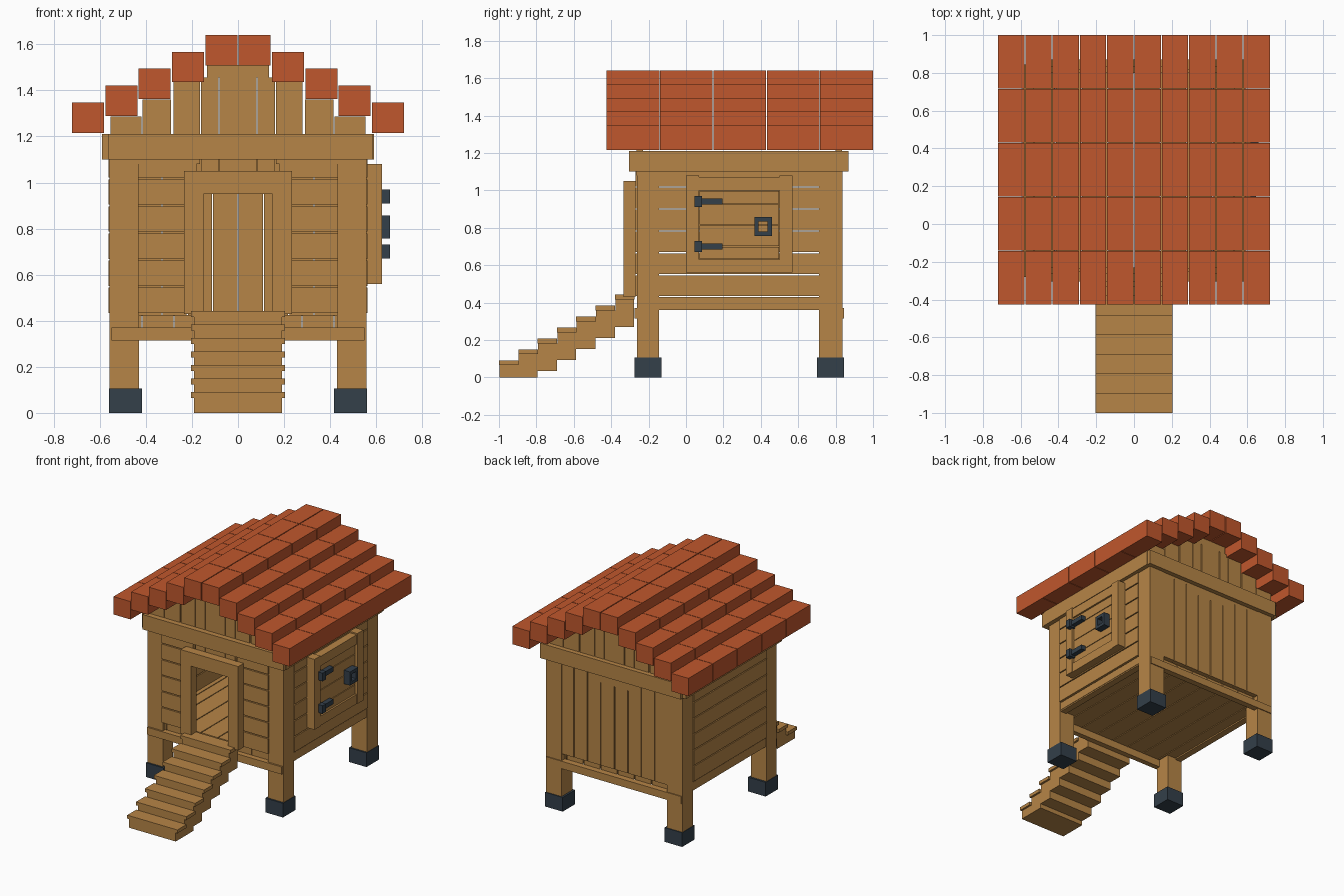
import bpy, bmesh
from mathutils import Matrix, Vector


def mat(name, col):
    m = bpy.data.materials.new(name)
    m.diffuse_color = (*col, 1)
    return m


WOOD = mat("warm wood", (0.47, 0.235, 0.063))
TILE = mat("terracotta", (0.53, 0.096, 0.026))
IRON = mat("dark iron", (0.033, 0.05, 0.068))


def boxes(name, items, material):
    """One object from boxes given as (x0, x1, y0, y1, z0, z1)."""
    bm = bmesh.new()
    for x0, x1, y0, y1, z0, z1 in items:
        m = Matrix.Translation(((x0 + x1) / 2, (y0 + y1) / 2, (z0 + z1) / 2))
        m = m @ Matrix.Diagonal(Vector((x1 - x0, y1 - y0, z1 - z0, 1)))
        bmesh.ops.create_cube(bm, size=1, matrix=m)
    me = bpy.data.meshes.new(name)
    bm.to_mesh(me)
    bm.free()
    me.materials.append(material)
    ob = bpy.data.objects.new(name, me)
    bpy.context.collection.objects.link(ob)
    return ob


def flip(items):
    """The boxes together with their mirror images in x."""
    return items + [(-b[1], -b[0], *b[2:]) for b in items]


# Roof tiles: five stepped columns per side, five rows deep
boxes("roof_tiles", flip([
    (0.003 + 0.1445 * c, 0.142 + 0.1445 * c, -0.425 + 0.2856 * r, -0.143 + 0.2856 * r,
     1.509 - 0.0735 * c, 1.641 - 0.0735 * c)
    for c in range(5) for r in range(5)]), TILE)

# Corner posts and iron feet
boxes("posts", flip([(0.43, 0.557, -0.262, -0.144, 0.1, 1.12),
                     (0.43, 0.557, 0.712, 0.838, 0.1, 1.12)]), WOOD)
boxes("feet", flip([(0.416, 0.56, -0.275, -0.13, 0, 0.105),
                    (0.416, 0.56, 0.70, 0.845, 0, 0.105)]), IRON)

# Lower rails and top beams
boxes("lower_rails", [(-0.55, 0.55, -0.275, -0.235, 0.315, 0.37),
                      (-0.55, 0.55, 0.80, 0.845, 0.315, 0.37)]
      + flip([(0.50, 0.55, -0.144, 0.712, 0.36, 0.43)]), WOOD)
boxes("top_beams", [(-0.565, 0.585, -0.305, -0.25, 1.10, 1.21),
                    (-0.565, 0.585, 0.815, 0.87, 1.10, 1.21)]
      + flip([(0.53, 0.59, -0.28, 0.845, 1.10, 1.21)]), WOOD)

# Floor planks running front to back
boxes("floor_planks", flip([(0.003 + 0.139 * i, 0.136 + 0.139 * i, -0.235, 0.80, 0.37, 0.425)
                            for i in range(4)]), WOOD)

# Side and front wall planks
rows = [(0.434 + 0.1175 * i, 0.544 + 0.1175 * i) for i in range(6)]
boxes("side_planks", flip([(0.525, 0.563, -0.144, 0.712, a, b) for a, b in rows]), WOOD)
boxes("front_planks", flip([(0.18, 0.435, -0.27, -0.235, a, b) for a, b in rows]), WOOD)

# Back wall of upright planks
boxes("back_planks", flip([(0.003 + 0.11 * i, 0.108 + 0.11 * i, 0.80, 0.835, 0.42, 1.13)
                           for i in range(4)]), WOOD)

# Stepped gables, front and back
gable = flip([(0.085, 0.16, 1.03, 1.455), (0.165, 0.28, 1.08, 1.45),
              (0.29, 0.415, 1.08, 1.36), (0.42, 0.553, 1.08, 1.287)])
gable = [(b[0], b[1], *b[2:]) for b in gable]
gable += [(-0.08, 0.08, 1.03, 1.455), (-0.135, 0.135, 1.455, 1.51)]
for name, y in (("front_gable", -0.265), ("back_gable", 0.80)):
    boxes(name, [(a, b, y, y + 0.035, c, d) for a, b, c, d in gable], WOOD)

# Doorway frame
boxes("doorway_frame", flip([(0.15, 0.235, -0.333, -0.27, 0.43, 0.95)])
      + [(-0.235, 0.235, -0.333, -0.27, 0.95, 1.05)], WOOD)

# Side hatch: frame, planked panel, hinges, ring handle
boxes("hatch_frame", [(0.555, 0.625, 0.0, 0.07, 0.56, 1.08), (0.555, 0.625, 0.5, 0.57, 0.56, 1.08),
                      (0.555, 0.62, 0.07, 0.5, 0.56, 0.63), (0.555, 0.62, 0.07, 0.5, 1.0, 1.07)], WOOD)
boxes("hatch_panel", [(0.555, 0.61, 0.073, 0.497, a, b) for a, b in
                      ((0.633, 0.698), (0.703, 0.812), (0.817, 0.925), (0.93, 0.997))], WOOD)
hinges = []
for z in (0.70, 0.94):
    hinges += [(0.61, 0.66, 0.045, 0.085, z - 0.03, z + 0.03),
               (0.605, 0.645, 0.085, 0.195, z - 0.017, z + 0.017)]
boxes("hatch_hinges", hinges, IRON)
boxes("hatch_handle", [(0.605, 0.66, 0.365, 0.388, 0.757, 0.857), (0.605, 0.66, 0.437, 0.46, 0.757, 0.857),
                       (0.605, 0.66, 0.388, 0.437, 0.757, 0.78), (0.605, 0.66, 0.388, 0.437, 0.834, 0.857)], IRON)

# Ramp of seven steps: overlapping blocks with a slim tread on each
treads, blocks = [], []
for i in range(7):
    y, top = -1 + 0.1033 * i, 0.09 + 0.0587 * i
    treads.append((-0.205, 0.205, y, y + 0.105, top - 0.025, top))
    blocks.append((-0.19, 0.19, y + 0.002, min(y + 0.2066, -0.277), max(0, top - 0.115), top - 0.025))
boxes("stair_treads", treads, WOOD)
boxes("stair_blocks", blocks, WOOD)
